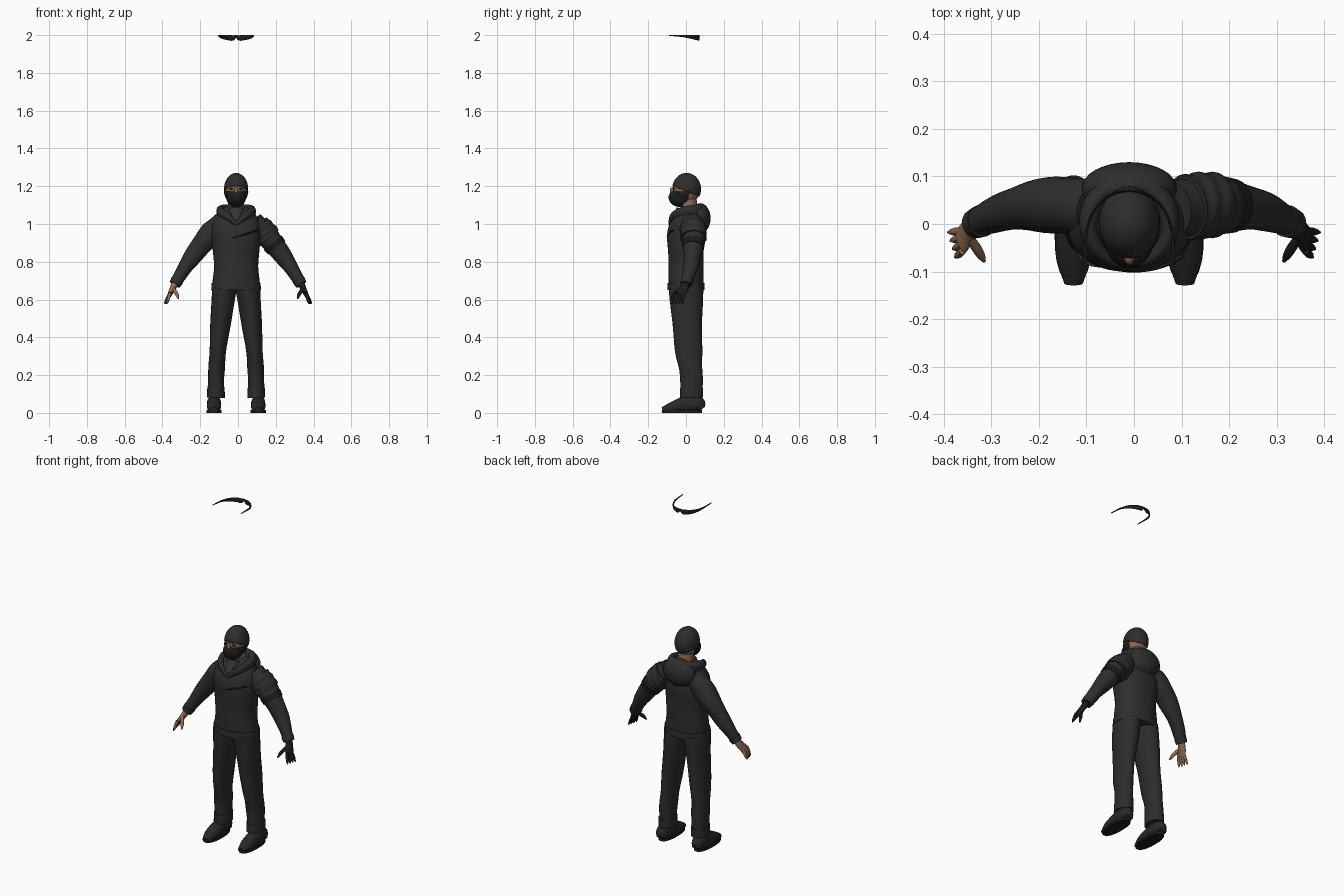
import bpy, bmesh, math
from mathutils import Vector, Matrix

cube = bpy.data.objects.get("Cube")
if cube:
    bpy.data.objects.remove(cube, do_unlink=True)

ACROSS, DEPTH, UP = Matrix.Identity(3)
CENTRE = -.01  # body centre line
SIDES = {"left": 1, "right": -1}


def material(name, red, green, blue):
    mat = bpy.data.materials.new(name)
    mat.use_nodes = True
    mat.diffuse_color = (red, green, blue, 1)
    mat.node_tree.nodes["Principled BSDF"].inputs["Base Color"].default_value = mat.diffuse_color
    return mat


def grey(name, value):
    return material(name, value, value, value)


cloth = grey("charcoal cloth", .027)
trouser_cloth = grey("dark trouser cloth", .025)
leather = grey("shoe leather", .021)
black = grey("black", .012)
shirt = grey("grey shirt", .036)
skin = material("skin", .28, .15, .09)


def finish(name, mesh, mat, cuts):
    """Trim the mesh with (point, normal) planes and make a smooth object of it."""
    for point, normal in cuts:
        everything = mesh.verts[:] + mesh.edges[:] + mesh.faces[:]
        bmesh.ops.bisect_plane(mesh, geom=everything, plane_co=point, plane_no=normal, clear_outer=True)
    bmesh.ops.recalc_face_normals(mesh, faces=mesh.faces[:])
    data = bpy.data.meshes.new(name)
    mesh.to_mesh(data)
    mesh.free()
    data.materials.append(mat)
    part = bpy.data.objects.new(name, data)
    bpy.context.collection.objects.link(part)
    if cuts:
        part.modifiers.new("thickness", 'SOLIDIFY').thickness = .004
    bpy.ops.object.select_all(action='DESELECT')
    part.select_set(True)
    bpy.context.view_layer.objects.active = part
    bpy.ops.object.shade_smooth_by_angle(angle=math.radians(50))


def ball(name, centre, radii, mat, grow=1, cuts=()):
    mesh = bmesh.new()
    bmesh.ops.create_uvsphere(mesh, u_segments=32, v_segments=20, radius=grow)
    bmesh.ops.transform(mesh, matrix=Matrix.LocRotScale(centre, None, radii), verts=mesh.verts[:])
    finish(name, mesh, mat, cuts)


def smooth_path(stations, steps):
    """Spline through (x, y, z, radius, other radius) stations."""
    points = [Vector(s if len(s) > 4 else (*s, s[-1])) for s in stations]
    points = [2 * points[0] - points[1], *points, 2 * points[-1] - points[-2]]
    path = []
    for before, start, end, after in zip(points, points[1:], points[2:], points[3:]):
        leave, arrive = (end - before) / 2, (after - start) / 2
        for k in range(steps):
            t = k / steps
            ease = t * t * (3 - 2 * t)
            path.append(start.lerp(end, ease) + leave * (t * (1 - t) ** 2) - arrive * (t * t * (1 - t)))
    return path + [points[-2]]


def sweep(name, stations, mat, ref=ACROSS, sides=24, steps=6, square=1, wrinkle=0):
    """Skin elliptical rings along a path."""
    path = smooth_path(stations, steps)
    spots = [Vector(s[:3]) for s in path]
    mesh = bmesh.new()
    rings = []
    for i, spot in enumerate(spots):
        along = (spots[min(i + 1, len(spots) - 1)] - spots[max(i - 1, 0)]).normalized()
        u = (ref - along * ref.dot(along)).normalized() * path[i][3]
        v = along.cross(u).normalized() * path[i][4]
        ring = []
        for k in range(sides):
            angle = math.tau * k / sides
            c, s = (math.copysign(abs(w) ** square, w) for w in (math.cos(angle), math.sin(angle)))
            ripple = 1 + wrinkle * math.sin(2 * angle + i)
            ring.append(mesh.verts.new(spot + (u * c + v * s) * ripple))
        rings.append(ring)
    for ring, following in zip(rings, rings[1:]):
        for k in range(sides):
            mesh.faces.new((ring[k - 1], ring[k], following[k], following[k - 1]))
    mesh.faces.new(rings[0])
    mesh.faces.new(rings[-1])
    finish(name, mesh, mat, ())


def band(name, stations, mat, start, end, grow, **options):
    """Wrap a slightly wider tube around part of a swept limb."""
    path = smooth_path(stations, 20)
    last = len(path) - 1
    piece = path[round(start * last):round(end * last) + 1]
    sweep(name, [(*s[:3], s[3] * grow, s[4] * grow) for s in piece], mat, steps=1, **options)


def column(*rows):
    """Upright stations on the centre line from (height, y, half width, half depth)."""
    return [(CENTRE, y, z, wide, deep) for z, y, wide, deep in rows]


def mirror(stations, sign, centre=0):
    return [(centre + sign * x, *rest) for x, *rest in stations]


# Head, beanie and face mask
skull = (CENTRE, .003, 1.185), (.06, .072, .08)
ball("head", *skull, skin)
sweep("neck", column((1.04, .02, .045, .045), (1.14, .01, .042, .045)), skin)
ball("nose", (CENTRE, -.072, 1.175), (.01, .014, .02), skin)
ball("beanie", *skull, cloth, 1.065, [((0, -.07, 1.2), (0, -.4, -1))])
mask_top = (0, 0, 1.172), UP
ball("mask_cheeks", *skull, black, 1.03, [mask_top, ((0, .01, 1.14), (0, 1, -.3))])
ball("mask_muzzle", (CENTRE, -.032, 1.14), (.052, .06, .05), black, 1, [mask_top])
for label, sign in SIDES.items():
    ball(label + "_eye", (CENTRE + sign * .025, -.063, 1.186), (.011, .005, .004), black)

# Jacket body, hem, shirt, collar and hood
torso = column((.65, 0, .127, .094), (.8, 0, .118, .093), (.96, 0, .13, .097),
               (1.05, .015, .105, .065), (1.09, .02, .055, .045))
sweep("jacket_body", torso, cloth, sides=40, square=.9, wrinkle=.012)
band("jacket_hem", torso, cloth, 0, .06, 1.04, sides=40, square=.9)
sweep("shirt_collar", column((1, -.02, .035, .068), (1.075, 0, .052, .05)), shirt)

collar = []
for i in range(-6, 7):
    t = i / 6
    radius = .035 * (1 - .7 * t * t)
    collar.append((CENTRE + .085 * math.sin(t * math.pi), .086 * math.cos(t * math.pi),
                   1.07 - .07 * t ** 4, radius, radius * .7))
sweep("hood_collar", collar, cloth, ref=UP, steps=3)
ball("hood_bag", (CENTRE, .075, 1.03), (.1, .055, .08), cloth)

# Slanted seam across the chest
seam = []
for i in range(8):
    x = -.05 + i * .022
    bulge = math.sqrt(1 - (x / .14) ** 2)
    seam.append((x, -.098 * bulge, .935 + x * .3, .004))
sweep("chest_seam", seam, black, ref=DEPTH, sides=8, steps=2)

# Arms and hands: the left hand is gloved, the right one bare
sleeve = [(.08, .03, 1.01, .058), (.16, .04, .93, .06), (.26, .03, .8, .043), (.335, 0, .68, .028)]
palm = [(.33, 0, .69, .02), (.345, -.01, .66, .024, .016), (.362, -.035, .625, .03, .012)]
thumb = [(.345, -.03, .66, .01), (.325, -.06, .63, .01), (.315, -.078, .605, .004)]
for label, sign in SIDES.items():
    hand = black if label == "left" else skin
    arm = mirror(sleeve, sign)
    sweep(label + "_sleeve", arm, cloth, ref=DEPTH, wrinkle=.03)
    band(label + "_cuff", arm, cloth, .93, 1, 1.1, ref=DEPTH)
    sweep(label + "_palm", mirror(palm, sign), hand, ref=DEPTH)
    sweep(label + "_thumb", mirror(thumb, sign), hand, ref=DEPTH, sides=10)
    for i in range(4):
        y = -.014 - .014 * i
        base, tip = Vector((.36, y, .635)), Vector((.39 - .005 * i, y * 1.25, .578))
        finger = [(*base.lerp(tip, t), radius) for t, radius in ((0, .008), (.6, .008), (1, .003))]
        sweep(f"{label}_finger_{i + 1}", mirror(finger, sign), hand, ref=DEPTH, sides=10)

# Wrapped pad and strap on the left upper arm
band("arm_pad", sleeve, cloth, .12, .35, 1.14, ref=DEPTH, wrinkle=.03)
band("arm_strap", sleeve, black, .42, .48, 1.07, ref=DEPTH)

# Trousers and shoes
leg = [(.107, .03, .08, .045, .058), (.105, .028, .2, .043, .06),
       (.094, .012, .36, .046, .073), (.062, 0, .66, .067, .09)]
shoe = [(.117, y, r, min(.037, r * 1.3), r)
        for y, r in ((.085, .02), (.06, .045), (0, .045), (-.07, .03), (-.125, .015))]
sole = [(.117, -.02, z, .04, .106) for z in (0, .015)]
for label, sign in SIDES.items():
    limb = mirror(leg, sign, CENTRE)
    sweep(label + "_trouser_leg", limb, trouser_cloth, wrinkle=.025)
    band(label + "_trouser_cuff", limb, trouser_cloth, 0, .15, 1.05)
    sweep(label + "_shoe", mirror(shoe, sign, CENTRE), leather)
    sweep(label + "_shoe_sole", mirror(sole, sign, CENTRE), black, square=.85, steps=1)

# Wraparound glasses floating high above, open towards the front
glasses = []
for i in range(-8, 9):
    angle = i / 8 * math.pi / 2
    reach = math.cos(angle)
    tall = .002 + .013 * reach if i else .007
    glasses.append((CENTRE + .093 * math.sin(angle), .16 * reach ** .6 - .09, 2 - tall, tall, .003))
sweep("glasses", glasses, black, ref=UP, sides=12, steps=3)
